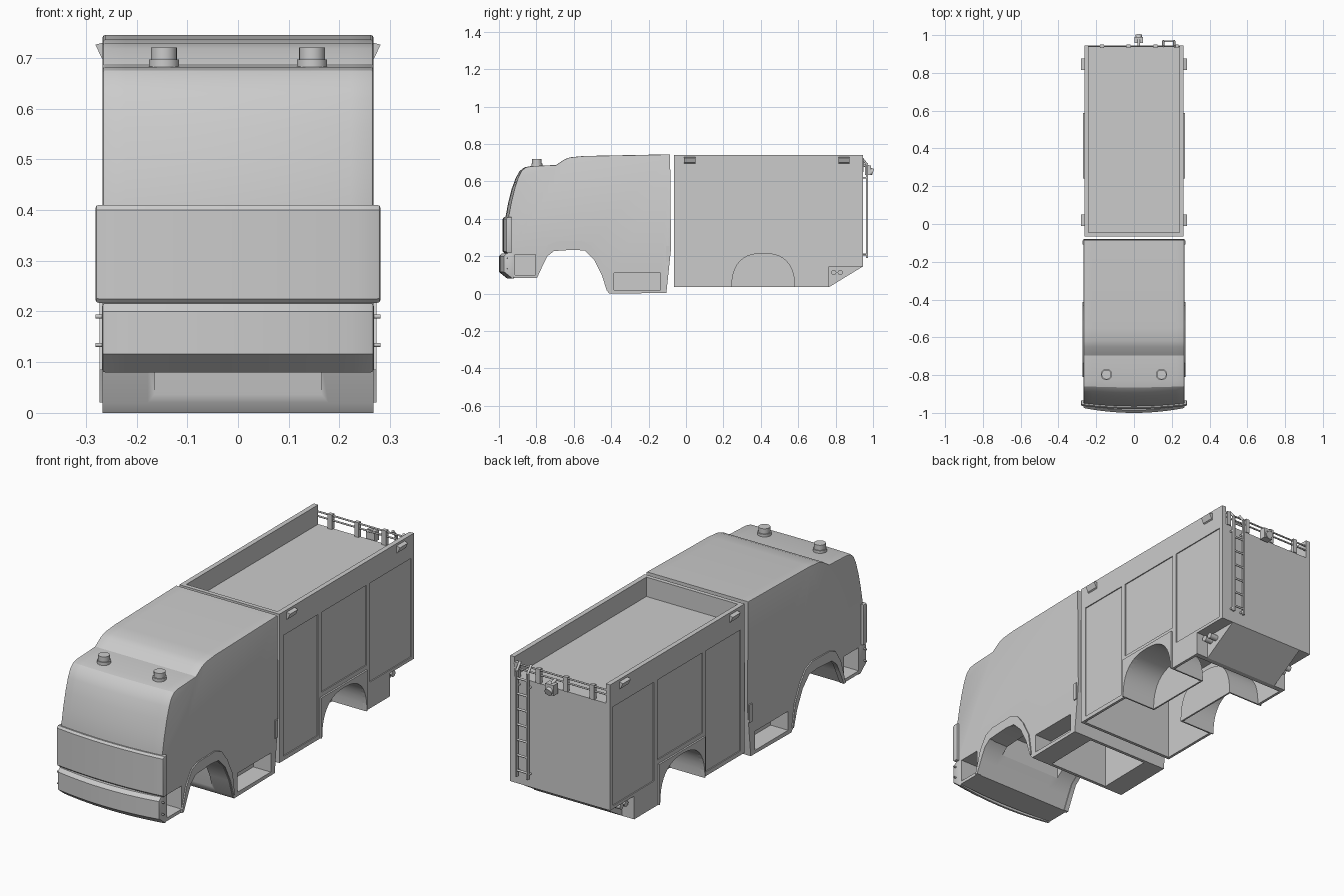
import bpy, bmesh, math
from mathutils import Vector

cube = bpy.data.objects.get("Cube")
if cube:
    bpy.data.objects.remove(cube, do_unlink=True)

grey = bpy.data.materials.new("plain grey")
grey.use_nodes = True
GREY = (0.6, 0.6, 0.6, 1)
grey.diffuse_color = GREY
grey.node_tree.nodes["Principled BSDF"].inputs["Base Color"].default_value = GREY


def finish(name, bm):
    bmesh.ops.recalc_face_normals(bm, faces=bm.faces)
    mesh = bpy.data.meshes.new(name)
    bm.to_mesh(mesh)
    bm.free()
    mesh.materials.append(grey)
    obj = bpy.data.objects.new(name, mesh)
    bpy.context.collection.objects.link(obj)
    return obj


def select(obj):
    bpy.ops.object.select_all(action='DESELECT')
    obj.select_set(True)
    bpy.context.view_layer.objects.active = obj


def loft(name, profile, xs, bow=0.0, weight=lambda y: 1.0, rim=0.0, rim_rule=lambda c: True):
    """Sweep a closed (y, z) profile along x, bow its ends back and round its side rims."""
    bm = bmesh.new()
    reach = max(abs(x) for x in xs)
    rings = [[bm.verts.new((x, y + bow * weight(y) * (x / reach) ** 2, z))
              for y, z in profile] for x in xs]
    n = len(profile)
    for a, b in zip(rings, rings[1:]):
        for i in range(n):
            j = (i + 1) % n
            bm.faces.new((a[i], a[j], b[j], b[i]))
    caps = [bm.faces.new(rings[0]), bm.faces.new(rings[-1])]
    if rim:
        edges = [e for f in caps for e in f.edges
                 if rim_rule((e.verts[0].co + e.verts[1].co) / 2)]
        bmesh.ops.recalc_face_normals(bm, faces=bm.faces)
        bmesh.ops.bevel(bm, geom=edges, offset=rim, segments=2, profile=0.5,
                        affect='EDGES', clamp_overlap=True)
    return finish(name, bm)


def box(name, x, y, z):
    return loft(name, [(y[0], z[0]), (y[1], z[0]), (y[1], z[1]), (y[0], z[1])], x)


def rod(name, a, b, r, r2=None, sides=10):
    a, b = Vector(a), Vector(b)
    bm = bmesh.new()
    bmesh.ops.create_cone(bm, cap_ends=True, segments=sides, radius1=r,
                          radius2=r if r2 is None else r2, depth=(b - a).length)
    turn = (b - a).to_track_quat('Z', 'Y').to_matrix().to_4x4()
    turn.translation = (a + b) / 2
    bmesh.ops.transform(bm, matrix=turn, verts=bm.verts)
    obj = finish(name, bm)
    smooth(obj, 40)
    return obj


def smooth(obj, angle=25):
    select(obj)
    bpy.ops.object.shade_smooth_by_angle(angle=math.radians(angle))


def cut(obj, cutter):
    select(obj)
    mod = obj.modifiers.new("Cut", 'BOOLEAN')
    mod.operation, mod.solver, mod.object = 'DIFFERENCE', 'EXACT', cutter
    bpy.ops.object.modifier_apply(modifier=mod.name)
    bpy.data.objects.remove(cutter, do_unlink=True)


def span(s, a, b):
    return sorted((s * a, s * b))


def stations(half, n=12):
    return [half * (2 * i / n - 1) for i in range(n + 1)]


def arch(y, z, ry, rz, n=20):
    """Squarish wheel arch outline from front foot to rear foot."""
    pts = []
    for i in range(n + 1):
        t = math.pi * i / n
        c, s = math.cos(t), math.sin(t)
        pts.append((y - math.copysign(abs(c) ** 0.8, c) * ry, z + rz * s ** 0.8))
    return pts


# Cab shell with front wheel cut-out
arch_inner = [(-0.8, 0.085), (-0.77, 0.15), (-0.745, 0.2), (-0.71, 0.228), (-0.6, 0.235),
              (-0.54, 0.23), (-0.49, 0.18), (-0.45, 0.1), (-0.425, 0.02)]
cab_profile = [(-0.97, 0.2), (-0.935, 0.085)] + arch_inner + [
    (-0.41, 0.0), (-0.105, 0.004), (-0.08, 0.24), (-0.085, 0.745), (-0.55, 0.736),
    (-0.62, 0.729), (-0.65, 0.718), (-0.695, 0.688), (-0.83, 0.682), (-0.865, 0.675),
    (-0.89, 0.655), (-0.91, 0.62), (-0.932, 0.56), (-0.95, 0.49), (-0.965, 0.41), (-0.97, 0.3)]
cab = loft("cab", cab_profile, stations(0.267), 0.016,
           lambda y: min(1, max(0, (-0.82 - y) / 0.12)), 0.01,
           lambda c: c.z > 0.68 or (c.y < -0.84 and c.z > 0.25))
# Open chassis space under the cab, between the step boxes
cut(cab, box("cutter", (-0.165, 0.165), (-0.745, -0.43), (-0.1, 0.315)))
cut(cab, box("cutter", (-0.16, 0.16), (-0.395, -0.12), (-0.1, 0.3)))
for s in (-1, 1):
    cut(cab, box("cutter", span(s, 0.175, 0.4), (-0.915, -0.805), (0.1, 0.21)))
    cut(cab, box("cutter", span(s, 0.175, 0.4), (-0.385, -0.135), (0.02, 0.11)))
smooth(cab)

# Front panel with swept-back wings, and bumper
panel = loft("front_panel", [(-0.98, 0.225), (-0.98, 0.4), (-0.972, 0.41), (-0.95, 0.41),
                             (-0.95, 0.217), (-0.972, 0.217)], stations(0.281), 0.018, rim=0.006)
bumper = loft("front_bumper", [(-1, 0.2), (-0.985, 0.216), (-0.945, 0.216), (-0.945, 0.08),
                               (-0.955, 0.08), (-1, 0.116)], stations(0.268), 0.026, rim=0.006)
for part in (panel, bumper):
    smooth(part)

for s in (-1, 1):
    # Wheel arch lip on the cab
    lip = [(y + 0.004, z) for y, z in arch_inner]
    outer = [(-0.413, 0.02), (-0.43, 0.13), (-0.47, 0.21), (-0.51, 0.262), (-0.56, 0.283),
             (-0.69, 0.28), (-0.735, 0.262), (-0.775, 0.2), (-0.81, 0.085)]
    smooth(loft("cab_arch_lip", lip + outer, span(s, 0.25, 0.273)))
    # Bumper end pegs
    for z in (0.134, 0.19):
        rod("bumper_peg", (s * 0.255, -0.955, z), (s * 0.281, -0.955, z), 0.004)
    # Handle behind the cab door
    box("cab_handle", span(s, 0.262, 0.273), (-0.108, -0.088), (0.17, 0.255))
    # Roof beacons
    x, y = s * 0.146, -0.797
    rod("beacon_base", (x, y, 0.675), (x, y, 0.697), 0.03, sides=24)
    rod("beacon_lamp", (x, y, 0.69), (x, y, 0.721), 0.0255, sides=24)

# Equipment body, hollow below with an open roof tray
body = loft("equipment_body", [(-0.065, 0.035), (0.765, 0.035), (0.945, 0.145),
                               (0.945, 0.742), (-0.065, 0.742)], (-0.263, 0.263))
cut(body, box("cutter", (-0.24, 0.24), (-0.045, 1.1), (0.65, 0.9)))
cut(body, box("cutter", (-0.25, 0.25), (-0.05, 0.74), (-0.1, 0.4)))
inner = arch(0.413, 0.03, 0.168, 0.185)
foot = [(0.581, -0.02), (0.245, -0.02)]
shutters = [((-0.035, 0.225), (0.055, 0.63)), ((0.25, 0.59), (0.25, 0.63)),
            ((0.615, 0.925), (0.16, 0.63))]
for s in (-1, 1):
    cut(body, loft("cutter", inner + foot, span(s, 0.2, 0.4)))
    cut(body, box("cutter", span(s, 0.2, 0.4), (0.765, 1.1), (-0.1, 0.145)))
    for y, z in shutters:
        cut(body, box("cutter", span(s, 0.258, 0.4), y, z))

    # Rear wheel arch liner and its square trim
    shell = arch(0.413, 0.035, 0.175, 0.192)
    liner = loft("rear_arch_liner", shell, span(s, 0.08, 0.262))
    cut(liner, loft("cutter", inner + foot, span(s, 0.088, 0.4)))
    smooth(liner)
    trim = box("rear_arch_trim", span(s, 0.255, 0.271), (0.24, 0.587), (0.036, 0.23))
    cut(trim, loft("cutter", inner + foot, span(s, 0.2, 0.4)))

    # Side marker lamps under the roof edge
    for y in (0.02, 0.845):
        bm = bmesh.new()
        ends = [[bm.verts.new((s * x, y + d, z)) for x, z in
                 ((0.26, 0.695), (0.269, 0.7), (0.281, 0.726), (0.26, 0.732))]
                for d in (-0.03, 0.03)]
        for i in range(4):
            j = (i + 1) % 4
            bm.faces.new((ends[0][i], ends[0][j], ends[1][j], ends[1][i]))
        for end in ends:
            bm.faces.new(end)
        finish("side_marker_lamp", bm)

    # Low rear corner lamps
    for y in (0.79, 0.825):
        rod("rear_corner_lamp", (s * 0.19, y, 0.113), (s * 0.24, y, 0.113), 0.014, sides=16)

# Rear railing above the tray
for z in (0.69, 0.712):
    rod("railing_bar", (-0.245, 0.942, z), (0.245, 0.942, z), 0.004)
for x in (-0.17, -0.03, 0.114, 0.225):
    box("railing_post", (x - 0.011, x + 0.011), (0.932, 0.95), (0.65, 0.72))

# Rear ladder
for x in (0.155, 0.213):
    box("ladder_rail", (x - 0.005, x + 0.005), (0.962, 0.974), (0.19, 0.69))
    rod("ladder_hook", (x, 0.968, 0.69), (x, 0.94, 0.725), 0.006)
    for z in (0.21, 0.62):
        rod("ladder_bracket", (x, 0.94, z), (x, 0.968, z), 0.005)
for i in range(7):
    z = 0.22 + i * 0.073
    rod("ladder_rung", (0.155, 0.968, z), (0.213, 0.968, z), 0.005)

# Rear work lamp
rod("work_lamp_arm", (0.025, 0.94, 0.69), (0.025, 0.975, 0.68), 0.008)
box("work_lamp", (0.003, 0.047), (0.957, 0.99), (0.635, 0.685))
rod("work_lamp_lens", (0.025, 0.97, 0.66), (0.025, 1.0, 0.65), 0.018, sides=16)
